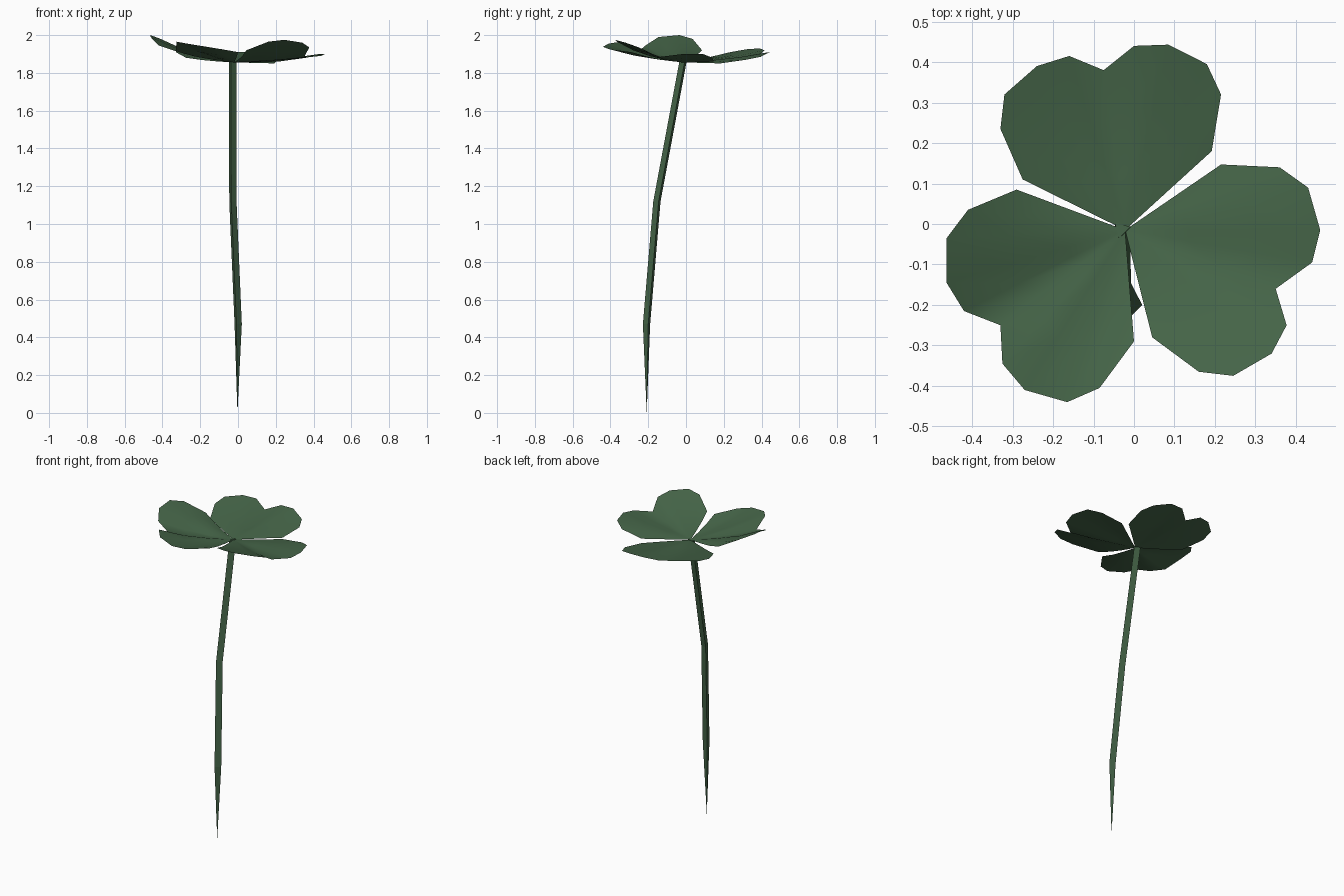
import bpy, bmesh, math
from mathutils import Vector

if "Cube" in bpy.data.objects:
    bpy.data.objects.remove(bpy.data.objects["Cube"])

green = bpy.data.materials.new("leaf_green")
green.diffuse_color = (0.06, 0.13, 0.065, 1)
green.use_nodes = True
green.node_tree.nodes["Principled BSDF"].inputs["Base Color"].default_value = green.diffuse_color
hub = Vector((-0.022, -0.015, 1.855))


def finish(bm, name):
    mesh = bpy.data.meshes.new(name)
    bm.to_mesh(mesh)
    bm.free()
    mesh.materials.append(green)
    obj = bpy.data.objects.new(name, mesh)
    bpy.context.collection.objects.link(obj)
    return obj


# Heart-shaped leaflet: clockwise rim around the hub, cupped by an inner ring
def leaflet(name, rim):
    bm = bmesh.new()
    root = bm.verts.new(hub)
    rings = []
    for t, lift in ((0.33, 0.22), (0.66, 0.52), (1, 1)):
        ring = []
        for p in rim:
            d = Vector(p) - hub
            ring.append(bm.verts.new(hub + Vector((d.x * t, d.y * t, d.z * lift))))
        rings.append(ring)
    for i in range(len(rim) - 1):
        bm.faces.new((root, rings[0][i + 1], rings[0][i]))
        for a, b in zip(rings, rings[1:]):
            bm.faces.new((a[i], a[i + 1], b[i + 1], b[i]))
    for f in bm.faces:
        f.smooth = True
        f.normal_update()
        if f.normal.z < 0:
            f.normal_flip()
    return finish(bm, name)


leaflet("back_leaflet", [
    (-0.275, 0.11, 1.88), (-0.33, 0.235, 1.91), (-0.32, 0.32, 1.925),
    (-0.24, 0.39, 1.93), (-0.16, 0.415, 1.92), (-0.075, 0.38, 1.885),
    (0, 0.44, 1.91), (0.085, 0.443, 1.91), (0.18, 0.395, 1.885),
    (0.215, 0.32, 1.87), (0.192, 0.18, 1.85)])
leaflet("right_leaflet", [
    (0.215, 0.147, 1.86), (0.36, 0.14, 1.88), (0.43, 0.09, 1.90),
    (0.46, -0.015, 1.90), (0.44, -0.095, 1.89), (0.35, -0.16, 1.882),
    (0.377, -0.25, 1.935), (0.34, -0.32, 1.96), (0.245, -0.375, 1.975),
    (0.16, -0.365, 1.965), (0.045, -0.28, 1.92)])
leaflet("left_leaflet", [
    (0, -0.29, 1.91), (-0.085, -0.405, 1.925), (-0.165, -0.44, 1.938),
    (-0.27, -0.41, 1.955), (-0.325, -0.345, 1.965), (-0.33, -0.25, 1.915),
    (-0.42, -0.215, 1.945), (-0.463, -0.145, 1.99), (-0.463, -0.035, 2.0),
    (-0.41, 0.035, 1.98), (-0.29, 0.085, 1.92)])

# Three-sided bent stem tapering to a point at the ground
bm = bmesh.new()
tip = bm.verts.new((-0.003, -0.208, 0))
rings = []
for x, y, z in ((-0.002, -0.206, 0.47), (-0.03, -0.151, 1.12), (-0.031, -0.013, 1.86)):
    rings.append([bm.verts.new((x + 0.023 * math.cos(a), y + 0.023 * math.sin(a), z))
                  for a in (math.radians(15 + 120 * k) for k in range(3))])
for k in range(3):
    n = (k + 1) % 3
    bm.faces.new((tip, rings[0][n], rings[0][k]))
    for a, b in zip(rings, rings[1:]):
        bm.faces.new((a[k], a[n], b[n], b[k]))
bm.faces.new(rings[-1])
bmesh.ops.recalc_face_normals(bm, faces=bm.faces[:])
finish(bm, "stem")
